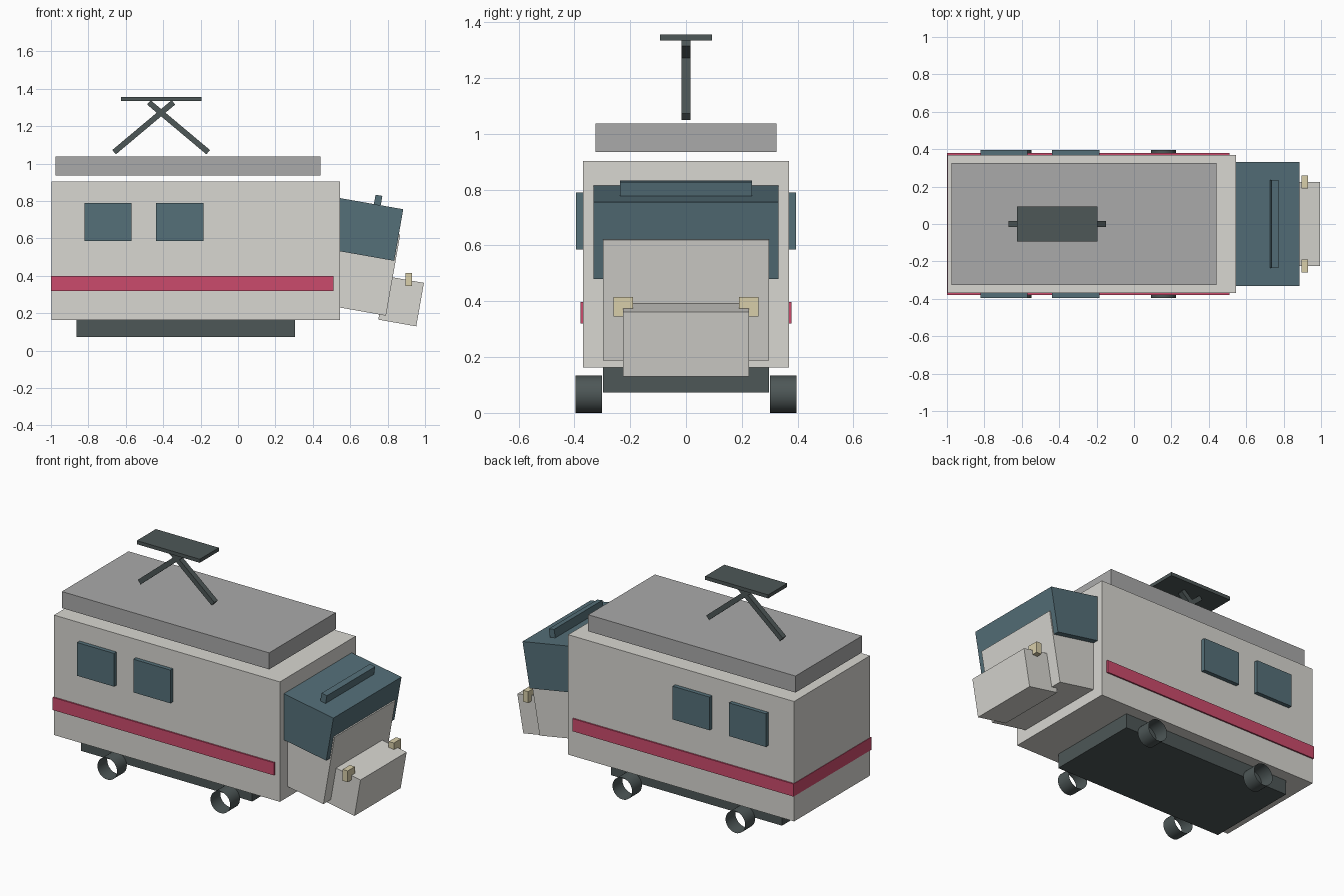
import bpy, math

if "Cube" in bpy.data.objects:
    bpy.data.objects.remove(bpy.data.objects["Cube"])

def mat(name, rgb):
    m = bpy.data.materials.new(name)
    m.diffuse_color = (*rgb, 1)
    m.use_nodes = True
    m.node_tree.nodes["Principled BSDF"].inputs["Base Color"].default_value = m.diffuse_color
    return m

cream = mat("cream", (0.69, 0.68, 0.64))
grey = mat("roof_grey", (0.40, 0.40, 0.40))
teal = mat("teal", (0.09, 0.16, 0.19))
dark = mat("dark", (0.075, 0.095, 0.095))
red = mat("red", (0.60, 0.07, 0.15))
lamp = mat("lamp", (0.69, 0.62, 0.40))

def box(name, x, y, z, m, tilt=0):
    """Box from ranges; tilt turns it about Y through its centre (degrees, nose down)."""
    c = [(a + b) / 2 for a, b in (x, y, z)]
    bpy.ops.mesh.primitive_cube_add(size=1, location=c)
    o = bpy.context.object
    o.name = name
    o.scale = [b - a for a, b in (x, y, z)]
    o.rotation_euler.y = math.radians(tilt)
    o.data.materials.append(m)
    return o

def tilted(name, corner, length, height, half_y, m, tilt=10):
    """Tilted box given its lower front corner (x, z)."""
    t = math.radians(tilt)
    cx = corner[0] - length / 2 * math.cos(t) + height / 2 * math.sin(t)
    cz = corner[1] + length / 2 * math.sin(t) + height / 2 * math.cos(t)
    return box(name, (cx - length / 2, cx + length / 2), (-half_y, half_y),
               (cz - height / 2, cz + height / 2), m, tilt)

# Main carriage
box("body", (-0.997, 0.545), (-0.37, 0.37), (0.163, 0.903), cream)
box("roof", (-0.975, 0.44), (-0.325, 0.325), (0.935, 1.037), grey)
box("underframe", (-0.863, 0.305), (-0.297, 0.297), (0.073, 0.163), dark)
box("stripe", (-1.0, 0.51), (-0.379, 0.379), (0.32, 0.398), red)

# Nose, windscreen band, bumper and top bar
tilted("cab_windscreen", (0.835, 0.48), 0.42, 0.28, 0.332, teal)
tilted("nose", (0.791, 0.187), 0.38, 0.44, 0.297, cream)
tilted("bumper", (0.953, 0.13), 0.206, 0.236, 0.225, cream)
tilted("cab_top_bar", (0.761, 0.765), 0.037, 0.063, 0.236, teal)

# Paired side parts
for s, side in ((-1, "right"), (1, "left")):
    for i, x in enumerate(((-0.822, -0.57), (-0.438, -0.185))):
        box(f"window_{side}_{i}", x, sorted((s * 0.35, s * 0.395)), (0.585, 0.79), teal)
    box(f"headlight_{side}", (0.896, 0.931), sorted((s * 0.19, s * 0.26)), (0.345, 0.415), lamp)
    # Open wheel rims
    for i, x in enumerate((-0.615, 0.157)):
        bpy.ops.mesh.primitive_cylinder_add(
            vertices=32, radius=0.067, depth=0.095, end_fill_type='NOTHING',
            location=(x, s * 0.349, 0.067), rotation=(math.pi / 2, 0, 0))
        w = bpy.context.object
        w.name = f"wheel_{side}_{i}"
        w.data.materials.append(dark)
        bpy.ops.object.shade_smooth_by_angle()

# Pantograph: crossed arms and contact plate
for s, name in ((-1, "arm_rear"), (1, "arm_front")):
    cx, cz, half = -0.411 + s * 0.093, 1.194, 0.207
    box("pantograph_" + name, (cx - half, cx + half), (-0.017, 0.017),
        (cz - 0.015, cz + 0.015), dark, s * 40)
box("pantograph_plate", (-0.626, -0.196), (-0.093, 0.093), (1.334, 1.356), dark)
